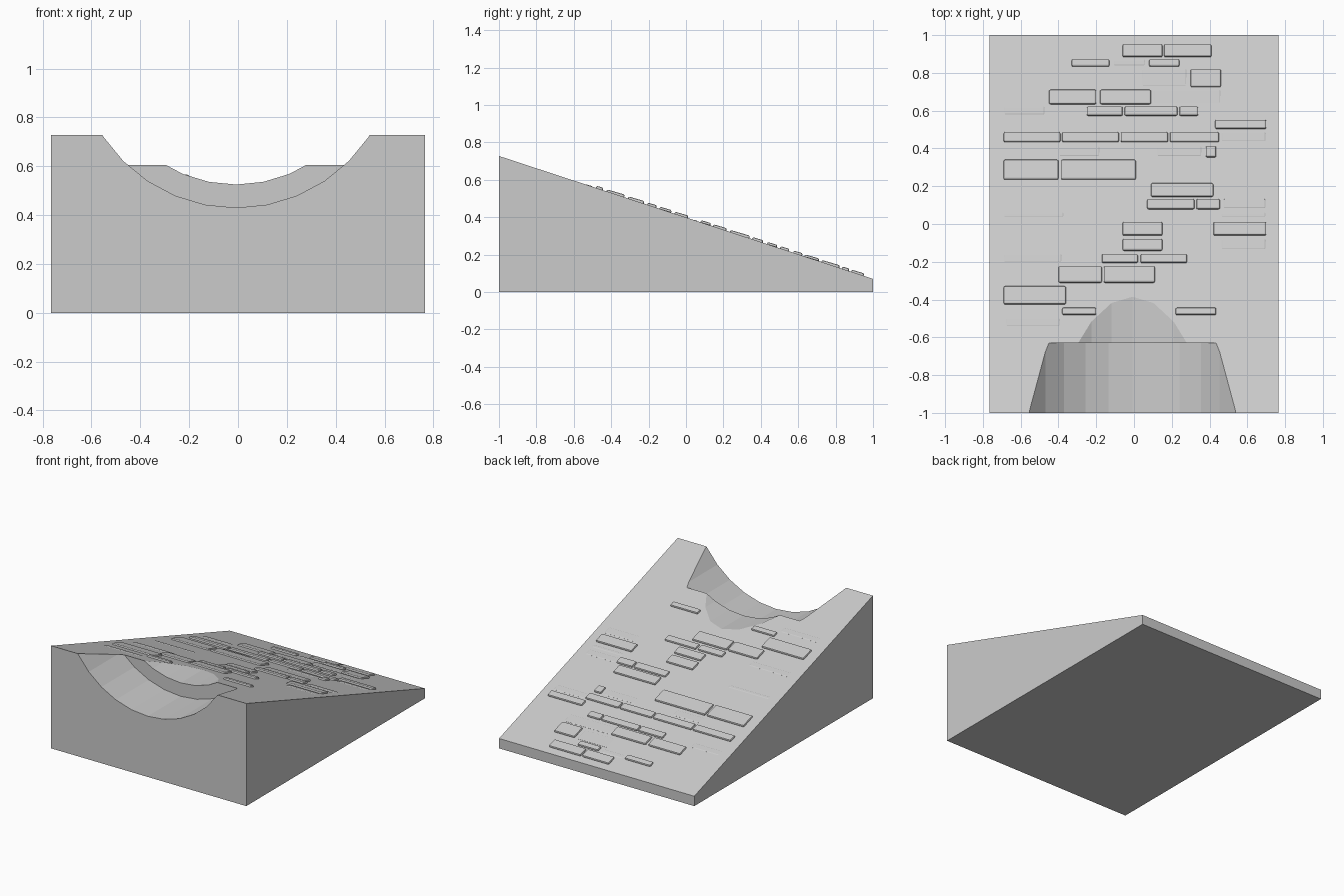
import bpy, bmesh, math
from mathutils import Matrix

if "Cube" in bpy.data.objects:
    bpy.data.objects.remove(bpy.data.objects["Cube"])

SLOPE = -0.3285


def surf(y):
    return 0.3985 + SLOPE * y


def make_object(name, bm):
    mesh = bpy.data.meshes.new(name)
    bm.normal_update()
    bm.to_mesh(mesh)
    bm.free()
    ob = bpy.data.objects.new(name, mesh)
    bpy.context.collection.objects.link(ob)
    return ob


# wedge body: side profile extruded across x
bm = bmesh.new()
W = 0.765
face = bm.faces.new([bm.verts.new((-W, y, z)) for y, z in
                     ((-1, 0), (1, 0), (1, surf(1)), (-1, surf(-1)))])
out = bmesh.ops.extrude_face_region(bm, geom=[face])
bmesh.ops.translate(bm, vec=(2 * W, 0, 0),
                    verts=[v for v in out["geom"] if isinstance(v, bmesh.types.BMVert)])
bmesh.ops.recalc_face_normals(bm, faces=bm.faces)
ramp = make_object("ramp", bm)


# round channel at the high end, then a shallow scoop behind it
def channel_cut(name, radius, zc, y0, y1):
    bm = bmesh.new()
    n = 32
    ring = [bm.verts.new((-0.008 + radius * math.sin(i * math.tau / n), y0,
                          zc - radius * math.cos(i * math.tau / n))) for i in range(n)]
    f = bm.faces.new(ring)
    out = bmesh.ops.extrude_face_region(bm, geom=[f])
    bmesh.ops.translate(bm, vec=(0, y1 - y0, 0),
                        verts=[v for v in out["geom"] if isinstance(v, bmesh.types.BMVert)])
    bmesh.ops.recalc_face_normals(bm, faces=bm.faces)
    cutter = make_object(name, bm)
    cutter.hide_render = True
    cutter.hide_set(True)
    mod = ramp.modifiers.new(name, 'BOOLEAN')
    mod.operation = 'DIFFERENCE'
    mod.solver = 'EXACT'
    mod.object = cutter


channel_cut("channel_cutter", 0.653, 1.083, -1.2, -0.63)
channel_cut("scoop_cutter", 0.57, 1.095, -0.8, 0.1)

# apply the cuts and discard the cutters
bpy.context.view_layer.update()
cut_mesh = bpy.data.meshes.new_from_object(
    ramp.evaluated_get(bpy.context.evaluated_depsgraph_get()))
ramp.modifiers.clear()
ramp.data = cut_mesh
for n in ("channel_cutter", "scoop_cutter"):
    bpy.data.objects.remove(bpy.data.objects[n])

# brick rows: y range, raised bricks (x ranges), sunken bricks (x ranges)
ROWS = [
    (.88, .95, [(-.06, .15), (.16, .41)], []),
    (.83, .87, [(-.33, -.13), (.08, .24)], [(-.11, .06)]),
    (.72, .82, [(.30, .46)], [(.04, .28)]),
    (.63, .71, [(-.45, -.20), (-.18, .09)], [(.10, .46)]),
    (.57, .62, [(-.25, -.06), (-.05, .23), (.24, .34)], [(-.69, -.47)]),
    (.50, .55, [(.43, .70)], []),
    (.43, .485, [(-.69, -.39), (-.38, -.08), (-.07, .18), (.19, .45)], [(.46, .70)]),
    (.35, .41, [(.38, .435)], [(-.40, -.18), (.12, .36)]),
    (.23, .34, [(-.69, -.40), (-.385, .01)], []),
    (.14, .215, [(.09, .42)], []),
    (.075, .13, [(.07, .32), (.33, .455)], [(.47, .70)]),
    (.03, .06, [], [(-.69, -.37), (.46, .70)]),
    (-.065, .01, [(-.06, .15), (.42, .70)], []),
    (-.145, -.08, [(-.06, .15)], [(.46, .70)]),
    (-.21, -.16, [(-.17, .02), (.035, .28)], [(-.69, -.38)]),
    (-.315, -.225, [(-.40, -.17), (-.16, .11)], []),
    (-.43, -.33, [(-.69, -.36)], []),
    (-.485, -.445, [(-.38, -.20), (.22, .435)], []),
    (-.55, -.50, [], [(-.68, -.39)]),
]
bm = bmesh.new()
tilt = Matrix.Rotation(math.radians(-16.5), 4, 'X')
THICK = 0.036
for y0, y1, raised, sunken in ROWS:
    yc = (y0 + y1) / 2
    for spans, height in ((raised, 0.012), (sunken, 0.001)):
        for x0, x1 in spans:
            mat = (Matrix.Translation(((x0 + x1) / 2, yc, surf(yc) + height - THICK / 2))
                   @ tilt @ Matrix.Diagonal((x1 - x0, y1 - y0, THICK, 1)))
            bmesh.ops.create_cube(bm, size=1, matrix=mat)
bricks = make_object("bricks", bm)
bev = bricks.modifiers.new("rounded_edges", 'BEVEL')
bev.width = 0.008
bev.segments = 2
